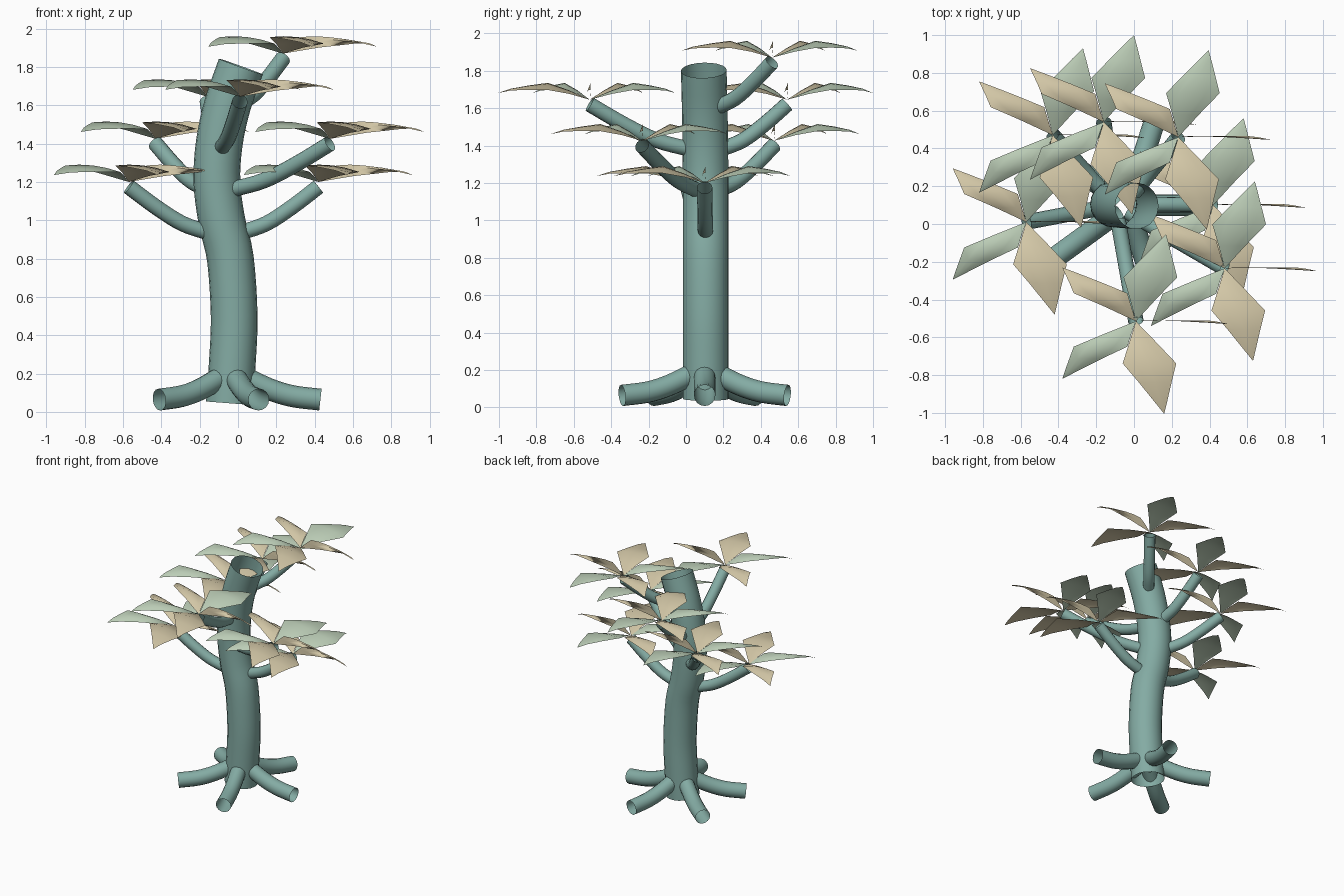
import bpy, bmesh, math
from mathutils import Vector

if "Cube" in bpy.data.objects:
    bpy.data.objects.remove(bpy.data.objects["Cube"])


def material(name, rgb):
    m = bpy.data.materials.new(name)
    m.diffuse_color = (*rgb, 1)
    m.use_nodes = True
    m.node_tree.nodes["Principled BSDF"].inputs["Base Color"].default_value = m.diffuse_color
    return m


BARK = material("teal_bark", (0.23, 0.41, 0.37))
GREEN = material("pale_green", (0.50, 0.61, 0.47))
CREAM = material("cream", (0.66, 0.58, 0.39))


def finish(name, bm, mats):
    me = bpy.data.meshes.new(name)
    bm.to_mesh(me)
    bm.free()
    for m in mats:
        me.materials.append(m)
    for p in me.polygons:
        p.use_smooth = True
    ob = bpy.data.objects.new(name, me)
    bpy.context.collection.objects.link(ob)
    return ob


def smooth_path(pts, steps=4):
    """Catmull-Rom curve through the points."""
    p = [Vector(q) for q in pts]
    p = [2 * p[0] - p[1]] + p + [2 * p[-1] - p[-2]]
    out = []
    for i in range(1, len(p) - 2):
        a, b, c, d = p[i - 1:i + 3]
        for k in range(steps):
            t = k / steps
            out.append(0.5 * (2 * b + (c - a) * t + (2 * a - 5 * b + 4 * c - d) * t * t
                              + (3 * b - a - 3 * c + d) * t ** 3))
    return out + [p[-2]]


def tube(name, pts, radius, sides):
    """Open-ended pipe swept along a smooth path."""
    path = smooth_path(pts)
    bm = bmesh.new()
    n = len(path)
    span = path[-1] - path[0]
    ref = Vector((0, 1, 0)) if span.z > abs(span.x) + abs(span.y) else Vector((0, 0, 1))
    rings = []
    for i, c in enumerate(path):
        tan = (path[min(i + 1, n - 1)] - path[max(i - 1, 0)]).normalized()
        u = tan.cross(ref).normalized()
        v = u.cross(tan)
        rings.append([bm.verts.new(c + radius * (u * math.cos(a) + v * math.sin(a)))
                      for a in (2 * math.pi * k / sides for k in range(sides))])
    for r, q in zip(rings, rings[1:]):
        for k in range(sides):
            j = (k + 1) % sides
            bm.faces.new((r[k], r[j], q[j], q[k]))
    bmesh.ops.recalc_face_normals(bm, faces=bm.faces)
    return finish(name, bm, [BARK])


# Trunk
TRUNK = [(-0.045, 0.105, 0.045), (-0.03, 0.105, 0.25), (-0.02, 0.105, 0.5),
         (-0.04, 0.105, 0.8), (-0.085, 0.105, 1.0), (-0.11, 0.105, 1.2),
         (-0.098, 0.103, 1.4), (-0.055, 0.1, 1.6), (0.015, 0.095, 1.802)]
tube("trunk", TRUNK, 0.122, 20)


def trunk_at(z):
    for a, b in zip(TRUNK, TRUNK[1:]):
        if z <= b[2]:
            return Vector(a).lerp(Vector(b), (z - a[2]) / (b[2] - a[2]))
    return Vector(TRUNK[-1])


# Five roots fanned around the base
for i in range(5):
    a = math.radians(72 * i)
    tube(f"root_{i + 1}",
         [(-0.035 + r * math.cos(a), 0.1 + r * math.sin(a), z)
          for r, z in ((0.07, 0.178), (0.2, 0.118), (0.32, 0.082), (0.465, 0.064))],
         0.057, 16)

# Leaves of a cluster: direction of the tip and colour slot
LEAVES = [((0.16, 0.46), 0), ((0.35, -0.015), 1), ((0.15, -0.49), 1),
          ((-0.39, -0.305), 0), ((-0.39, 0.285), 1)]
# Leaf profile: fraction along, half width, height
STATIONS = [(0, 0, 0), (0.24, 0.07, 0.048), (0.48, 0.142, 0.086),
            (0.68, 0.087, 0.074), (0.87, 0.036, 0.058), (1, 0, 0.036)]
LEAVES[1] = ((0.49, -0.015), 1)


def leaf_cluster(name, base):
    bm = bmesh.new()
    for (dx, dy), slot in LEAVES:
        rows = []
        for s, w, h in STATIONS:
            row = []
            for k in range(5):
                t = k / 2 - 1
                # crosswise curl: the right edge droops
                curl = -0.017 * (t + t * t) * w / 0.142
                row.append(bm.verts.new((dx * s + w * t,
                                         dy * s + 0.012 * math.sin(math.pi * s),
                                         h + curl)))
            rows.append(row)
        for r, q in zip(rows, rows[1:]):
            for k in range(4):
                bm.faces.new((r[k], r[k + 1], q[k + 1], q[k])).material_index = slot
        # merge the pinched ends of this leaf
        for end in (rows[0], rows[-1]):
            bmesh.ops.remove_doubles(bm, verts=end, dist=1e-5)
    bm.normal_update()
    for f in bm.faces:
        if f.normal.z < 0:
            f.normal_flip()
    finish(name, bm, [GREEN, CREAM]).location = base


# Branches, each carrying a leaf cluster
CLUSTERS = [(-0.57, 0.01, 1.2), (0.42, 0.1, 1.2), (-0.43, 0.47, 1.425), (0.48, -0.235, 1.425),
            (0.01, -0.515, 1.645), (-0.16, 0.54, 1.645), (0.235, 0.46, 1.87)]
for i, c in enumerate(CLUSTERS):
    end = Vector(c) - Vector((0, 0, 0.025))
    start = trunk_at(c[2] - 0.265)
    flat = end - start
    flat.z = 0
    start += flat.normalized() * 0.085
    pts = []
    for f, g in ((0, 0), (0.33, 0.2), (0.66, 0.56), (1, 1)):
        p = start.lerp(end, f)
        p.z = start.z + (end.z - start.z) * g
        pts.append(p)
    tube(f"branch_{i + 1}", pts, 0.041, 14)
    leaf_cluster(f"leaf_cluster_{i + 1}", c)
